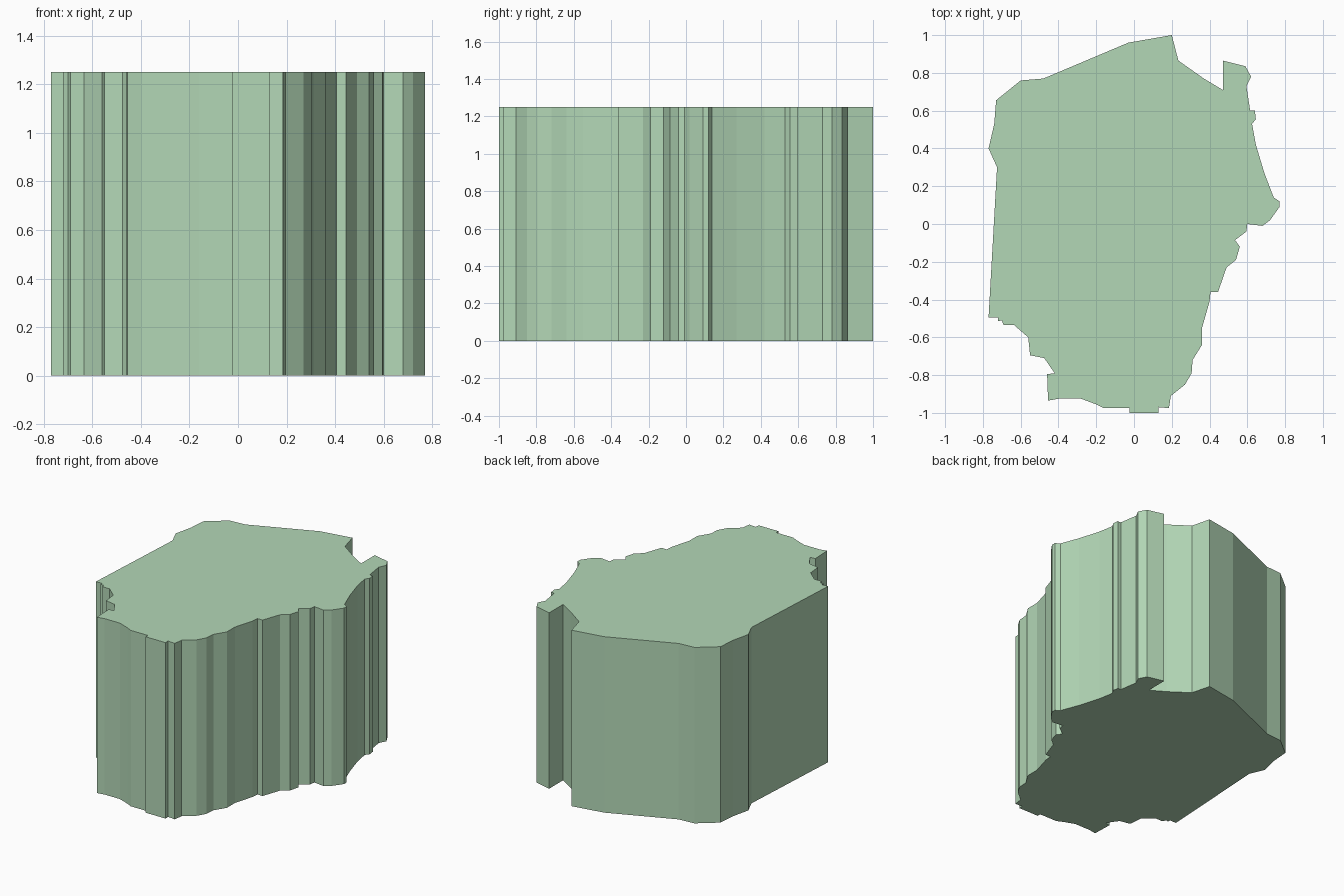
import bpy, bmesh

HEIGHT = 1.25

# Irregular outline seen from above, clockwise from the rear peak
outline = [
    # rear right notch and tab
    (0.20, 1.00), (0.235, 0.865), (0.37, 0.77), (0.47, 0.71), (0.47, 0.865),
    (0.59, 0.835), (0.62, 0.78), (0.595, 0.73), (0.615, 0.60), (0.64, 0.60),
    (0.645, 0.555), (0.625, 0.53), (0.645, 0.42),
    # right side
    (0.69, 0.27), (0.74, 0.14), (0.77, 0.12), (0.77, 0.09), (0.72, 0.02),
    (0.68, -0.01), (0.60, 0.0), (0.595, -0.04), (0.535, -0.085),
    (0.56, -0.12), (0.54, -0.19), (0.49, -0.23), (0.445, -0.36),
    (0.405, -0.36), (0.40, -0.41), (0.36, -0.55), (0.36, -0.64),
    (0.31, -0.72), (0.305, -0.79), (0.27, -0.85), (0.195, -0.91),
    # front
    (0.185, -0.975), (0.13, -0.97), (0.13, -1.0), (-0.025, -1.0),
    (-0.025, -0.975), (-0.16, -0.975), (-0.20, -0.955), (-0.28, -0.925),
    (-0.40, -0.925), (-0.455, -0.935), (-0.46, -0.795), (-0.42, -0.79),
    (-0.475, -0.71), (-0.55, -0.695), (-0.56, -0.60), (-0.635, -0.535),
    (-0.69, -0.535), (-0.70, -0.51), (-0.72, -0.515), (-0.72, -0.495),
    # left side and rear left
    (-0.77, -0.495), (-0.725, 0.30), (-0.77, 0.40), (-0.74, 0.53),
    (-0.73, 0.655), (-0.60, 0.76), (-0.48, 0.77), (-0.03, 0.96),
]

# Extrude the outline into a flat-topped slab
bm = bmesh.new()
base = bm.faces.new([bm.verts.new((x, y, 0)) for x, y in outline])
top = bmesh.ops.extrude_face_region(bm, geom=[base], use_keep_orig=True)["geom"]
bmesh.ops.translate(bm, vec=(0, 0, HEIGHT),
                    verts=[g for g in top if isinstance(g, bmesh.types.BMVert)])
bmesh.ops.recalc_face_normals(bm, faces=bm.faces)

mesh = bpy.data.meshes.new("region_block")
bm.to_mesh(mesh)
bm.free()
block = bpy.data.objects.new("region_block", mesh)
bpy.context.collection.objects.link(block)

# Soft green
green = bpy.data.materials.new("soft_green")
green.diffuse_color = (0.45, 0.68, 0.47, 1)
mesh.materials.append(green)
